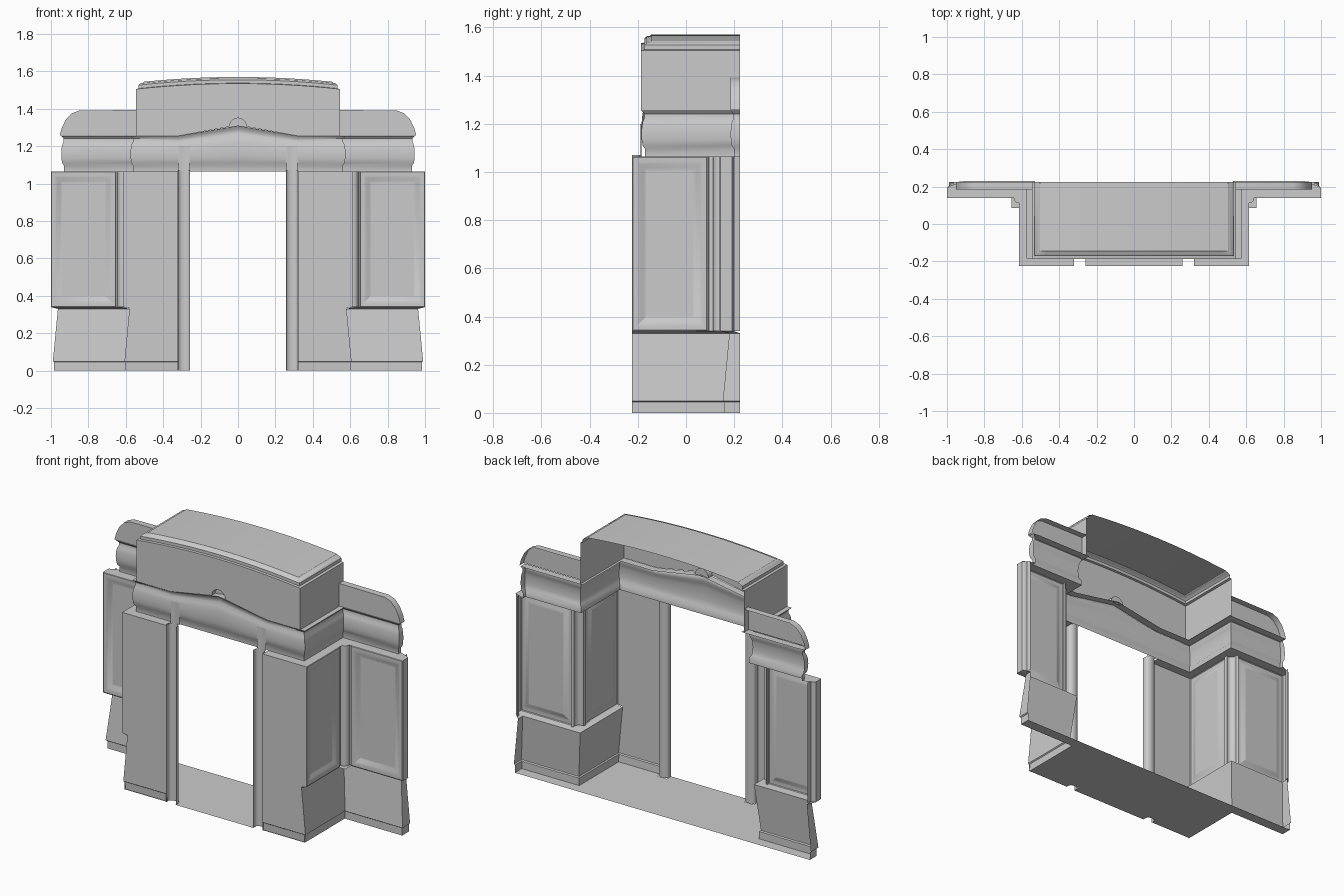
import bpy
import math

if "Cube" in bpy.data.objects:
    bpy.data.objects.remove(bpy.data.objects["Cube"])

BACK = 0.225


def build(name, verts, faces):
    """Make the right half of a part and mirror it across x."""
    me = bpy.data.meshes.new(name)
    me.from_pydata(verts, [], faces)
    me.update()
    ob = bpy.data.objects.new(name, me)
    bpy.context.collection.objects.link(ob)
    bpy.ops.object.select_all(action='DESELECT')
    ob.select_set(True)
    bpy.context.view_layer.objects.active = ob
    bpy.ops.object.shade_smooth_by_angle(angle=math.radians(40))
    m = ob.modifiers.new("Mirror", 'MIRROR')
    m.merge_threshold = 0.0005
    return ob


def grid(name, rows):
    n = len(rows[0])
    faces = [(i * n + j, i * n + j + 1, (i + 1) * n + j + 1, (i + 1) * n + j)
             for i in range(len(rows) - 1) for j in range(n - 1)]
    return build(name, [p for r in rows for p in r], faces)


def plate(name, pts):
    return build(name, pts, [tuple(range(len(pts)))])


def at(path, z):
    return [(x, y, z) for x, y in path]


def offset(path, d):
    """Shift a right-angled plan path outward by d."""
    out = []
    for i, (x, y) in enumerate(path):
        ns = []
        for a, b in ((i - 1, i), (i, i + 1)):
            if a >= 0 and b < len(path):
                dx, dy = path[b][0] - path[a][0], path[b][1] - path[a][1]
                l = math.hypot(dx, dy)
                n = (round(dy / l), round(-dx / l))
                if n not in ns:
                    ns.append(n)
        out.append((x + d * sum(n[0] for n in ns), y + d * sum(n[1] for n in ns)))
    return out


def panel(name, a, b, z0, z1, normal):
    """Framed panel between plan points a and b with a soft sunken field."""
    rows = []
    l = math.hypot(b[0] - a[0], b[1] - a[1])
    ux, uy = (b[0] - a[0]) / l, (b[1] - a[1]) / l
    for ins, dep in ((0, 0.004), (0.004, 0), (0.022, 0), (0.034, 0.004), (0.048, 0.011), (0.06, 0.013)):
        rows.append([(a[0] + ux * u - normal[0] * dep, a[1] + uy * u - normal[1] * dep, z)
                     for u, z in ((ins, z0 + ins), (l - ins, z0 + ins), (l - ins, z1 - ins), (ins, z1 - ins), (ins, z0 + ins))])
    ob = grid(name, rows)
    # centre field
    plate(name + "_field", rows[-1][:4])
    return ob


# plan paths of the wall, skirt and cornice, from the middle outward
WALL = [(0.32, -0.225), (0.615, -0.225), (0.615, 0.14), (1.0, 0.14), (1.0, 0.195)]
SKIRT = [(0.58, -0.225), (0.58, 0.18), (0.963, 0.18), (0.963, BACK)]
CORNICE = [(0, -0.17), (0.32, -0.17), (0.56, -0.17), (0.56, 0.2), (0.93, 0.2), (0.93, BACK)]
Z0, Z1 = 0.34, 1.065

# floor
plate("floor", [(0, -0.225, 0), (0, BACK, 0), (0.983, BACK, 0), (0.983, 0.16, 0), (0.6, 0.16, 0),
                (0.6, -0.22, 0), (0.32, -0.22, 0), (0.32, -0.185, 0), (0.26, -0.185, 0), (0.26, -0.225, 0)])

# pier front and its recessed foot
plate("pier_front", [(x, -0.225, z) for x, z in
                     ((0.32, 0.05), (0.607, 0.05), (0.58, 0.335), (0.615, Z0), (0.615, Z1), (0.32, Z1))])
grid("pier_foot", [[(0.32, -0.215, 0), (0.602, -0.215, 0)], [(0.32, -0.218, 0.045), (0.602, -0.218, 0.045)],
                   [(0.32, -0.225, 0.05), (0.607, -0.225, 0.05)]])

# sloped skirt round the pier side and wing
skirt_rows = []
for d, z in ((0.02, 0), (0.02, 0.045), (0.027, 0.05), (0, 0.33)):
    p = offset(SKIRT, d)
    p[0] = (p[0][0], -0.225)
    skirt_rows.append(at(p, z))
grid("skirt", skirt_rows)
grid("skirt_ledge", [at(SKIRT, 0.33), at(WALL[1:], Z0)])

# wall panels and the wing end with its rear return
panel("pier_side_panel", (0.615, -0.225), (0.615, 0.09), Z0, Z1, (1, 0))
panel("wing_panel", (0.652, 0.14), (1.0, 0.14), Z0, Z1, (0, -1))
end = [(1.0, 0.144), (1.0, 0.19), (0.99, 0.198), (0.972, 0.2), (0.968, BACK)]
grid("wing_end", [at(end, Z0), at(end, Z1)])

# round bead in the inner corner, closed at both ends
arc = []
for k in range(11):
    a = math.radians(-115 + 140 * k / 10)
    arc.append((0.615 + 0.028 * math.cos(a), 0.14 + 0.028 * math.sin(a)))
bead = [(0.611, 0.09), (0.601, 0.095), (0.601, 0.108)] + arc + [(0.652, 0.158), (0.652, 0.144)]
grid("corner_bead", [at(bead, Z0), at(bead, Z1)])
plate("bead_cap", [(0.605, 0.15, Z1)] + at(arc, Z1))
plate("bead_seat", [(x, y, Z0) for x, y in ((0.612, 0.085), (0.655, 0.085), (0.655, 0.142), (0.612, 0.142))])
grid("wall_top_ledge", [at(WALL, Z1), at(CORNICE[1:], Z1)])

# fluted door jamb, running up onto the lintel
flute = [(0.257, -0.225), (0.257, -0.205)]
for k in range(1, 8):
    a = math.pi * k / 8
    flute.append((0.289 - 0.032 * math.cos(a), -0.205 + 0.02 * math.sin(a)))
flute += [(0.321, -0.205), (0.321, -0.225)]
grid("door_jamb", [at(flute, 0), at(flute, 1.07)])
strip = [(x, max(y, -0.188)) for x, y in flute[2:-2]]
grid("jamb_top", [at(strip, 1.07), at(strip, 1.2)])

# cornice moulding with a raised middle
rows = []
for d, z in ((0, 1.065), (0, 1.095), (0.01, 1.11), (0.014, 1.135), (0.015, 1.16), (0.013, 1.19), (0.009, 1.21),
             (0.002, 1.225), (0.002, 1.24), (0.015, 1.255), (-0.03, 1.255)):
    row = []
    for x, y in offset(CORNICE, d):
        lift = 0.055 * max(0, 1 - x / 0.32) * max(0, min(1, (z - 1.1) / 0.155))
        row.append((x, y, z + lift))
    rows.append(row)
grid("cornice", rows)

# central head block with a rounded notch over the pediment
W, F = 0.545, -0.186


def crown(x):
    return 1.505 + 0.03 * (1 - (x / W) ** 2)


notch = [(0.045 * math.sin(t * math.pi / 16), 1.305 + 0.045 * math.cos(t * math.pi / 16)) for t in range(9)]
top = [(W * (8 - k) / 8, crown(W * (8 - k) / 8)) for k in range(9)]
outline = notch + [(0.32, 1.255), (W, 1.255)] + top
plate("head_front", [(x, F, z) for x, z in outline])
grid("head_notch", [[(x, F, z) for x, z in notch], [(x, -0.15, z) for x, z in notch]])
plate("notch_back", [(0, -0.15, 1.3)] + [(x, -0.15, z) for x, z in reversed(notch)])
grid("head_side", [[(W, F, 1.255), (W, BACK, 1.255)], [(W, F, 1.505), (W, BACK, 1.505)]])

# stepped, gently arched roof
rings = []
for ins, dz in ((0, 0), (0.014, 0.002), (0.014, 0.02), (0.022, 0.028), (0.036, 0.03), (0.042, 0.035)):
    w = W - ins
    ring = [(w * k / 12, F + ins, crown(w * k / 12) + dz) for k in range(13)]
    rings.append(ring + [(w, BACK, crown(w) + dz)])
grid("roof_steps", rings)
front = rings[-1][:-1]
grid("roof_top", [front, [(x, BACK, z) for x, y, z in front]])

# wing roofs with a curved outer end
hood = [(0.953, 1.257), (0.943, 1.295), (0.922, 1.34), (0.89, 1.375), (0.85, 1.391), (0.545, 1.393)]
plate("wing_roof_front", [(0.545, 0.185, 1.257)] + [(x, 0.185, z) for x, z in hood])
grid("wing_roof_top", [[(x, BACK, z) for x, z in hood], [(x, 0.185, z) for x, z in hood]])
